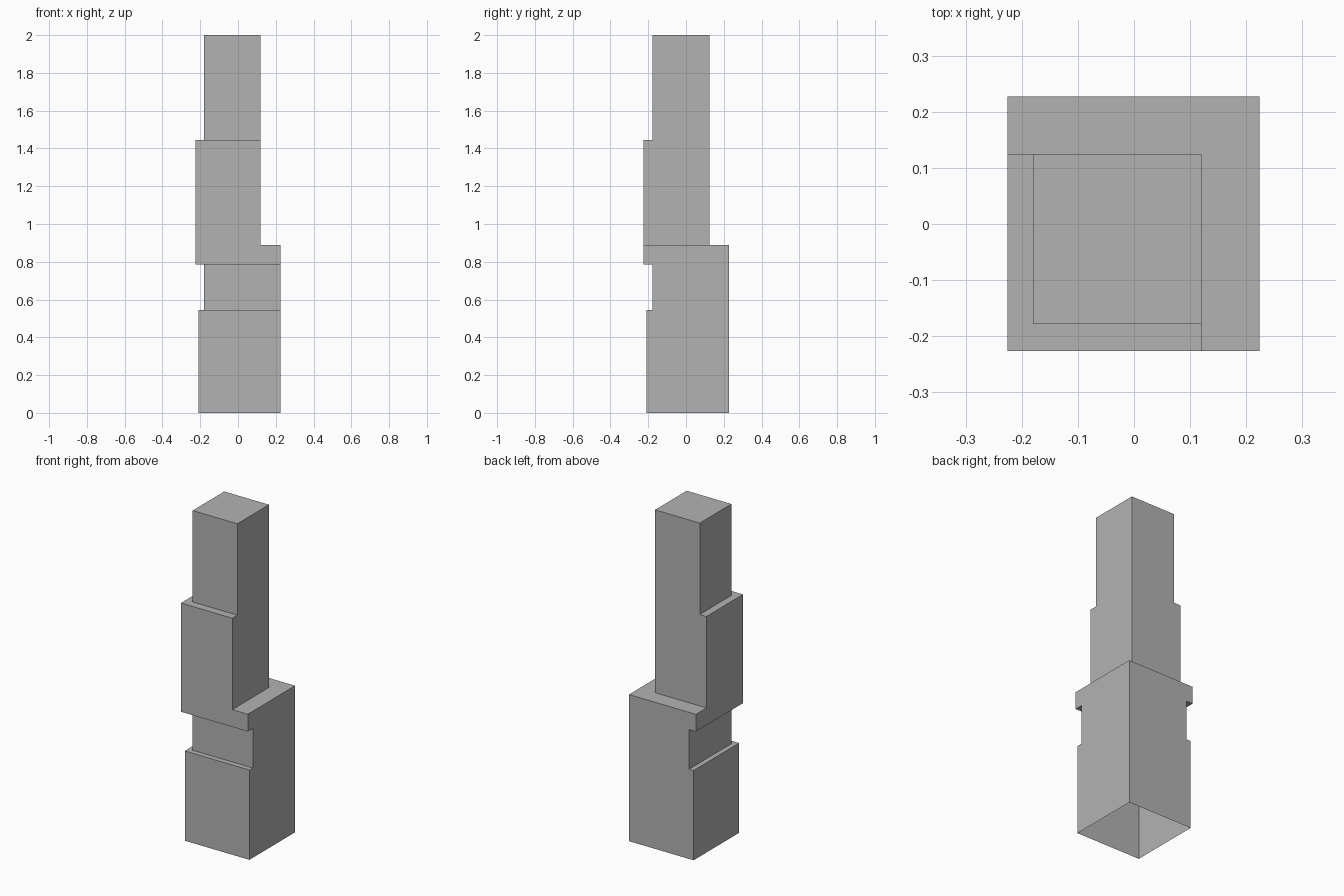
import bpy
import bmesh

if "Cube" in bpy.data.objects:
    bpy.data.objects.remove(bpy.data.objects["Cube"], do_unlink=True)

grey = bpy.data.materials.new("concrete grey")
grey.use_nodes = True
color = (0.45, 0.45, 0.45, 1.0)
grey.diffuse_color = color
grey.node_tree.nodes["Principled BSDF"].inputs["Base Color"].default_value = color

# Stacked storeys: bottom, top, near corner (x, y), far corner (x, y)
wide = (0.224, 0.227)
slim = (0.12, 0.125)
storeys = [
    (0.0, 0.545, (-0.21, -0.21), wide),       # base
    (0.545, 0.785, (-0.18, -0.178), wide),    # recessed neck
    (0.785, 0.89, (-0.225, -0.226), wide),    # overhanging ledge
    (0.89, 1.445, (-0.225, -0.226), slim),    # middle block
    (1.445, 2.0, (-0.18, -0.178), slim),      # top block
]


def add_ring(bm, near, far, z):
    corners = [near, (far[0], near[1]), far, (near[0], far[1])]
    return [bm.verts.new((x, y, z)) for x, y in corners]


# One continuous skin of walls and ledges, open underneath
bm = bmesh.new()
rings = []
for low, high, near, far in storeys:
    rings += [add_ring(bm, near, far, low), add_ring(bm, near, far, high)]
for lower, upper in zip(rings, rings[1:]):
    for i in range(4):
        j = (i + 1) % 4
        bm.faces.new((lower[i], lower[j], upper[j], upper[i]))
bm.faces.new(rings[-1])

# Drop the empty ledges where neighbouring walls are flush
flush = [f for f in bm.faces if f.calc_area() < 1e-6]
bmesh.ops.delete(bm, geom=flush, context="FACES")
bmesh.ops.remove_doubles(bm, verts=bm.verts[:], dist=1e-5)

mesh = bpy.data.meshes.new("stepped_tower")
bm.to_mesh(mesh)
bm.free()
mesh.materials.append(grey)
tower = bpy.data.objects.new("stepped_tower", mesh)
bpy.context.collection.objects.link(tower)
